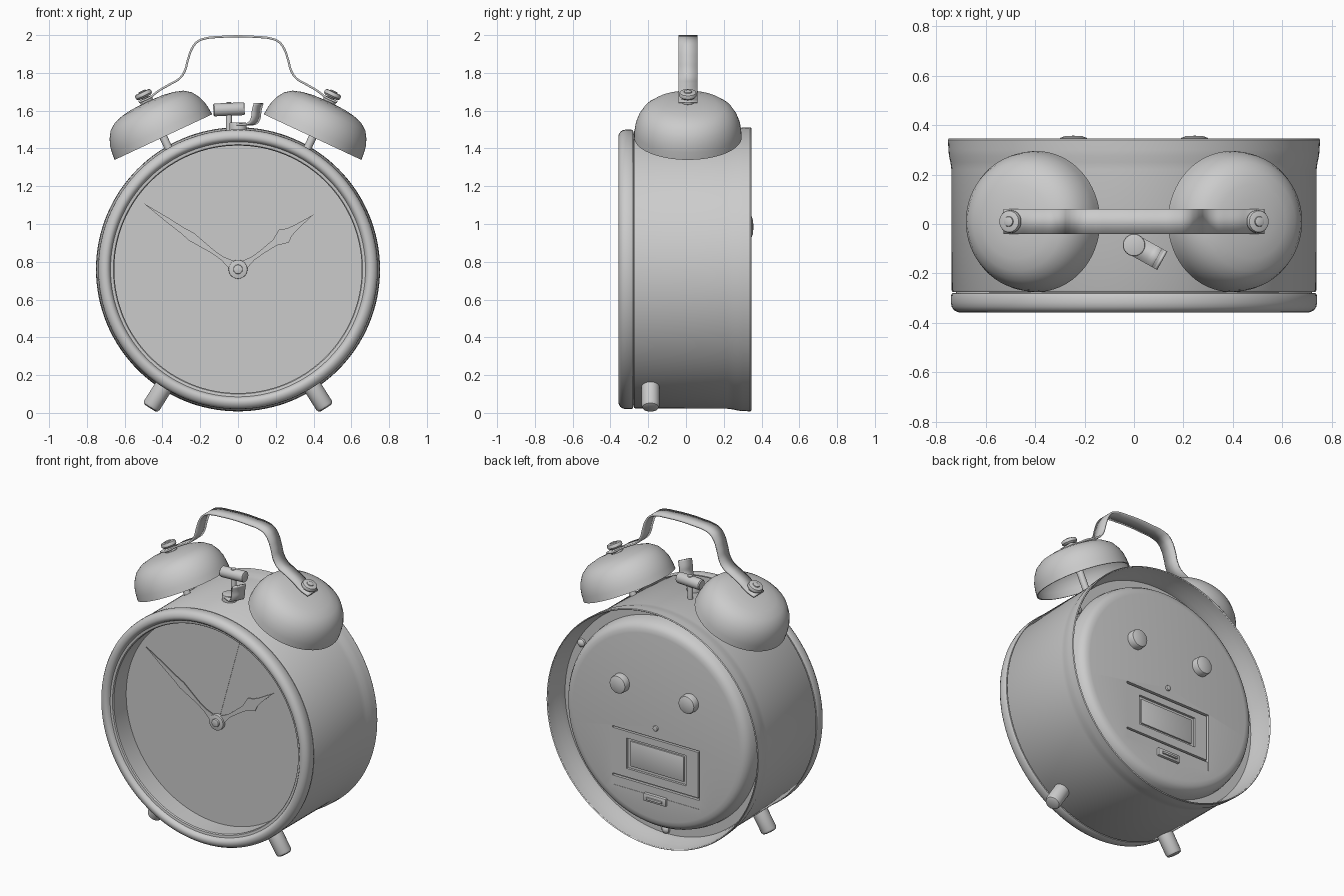
import bpy, bmesh, math
from mathutils import Vector, Matrix

if "Cube" in bpy.data.objects:
    bpy.data.objects.remove(bpy.data.objects["Cube"])

CZ = 0.76  # height of the clock axis


def finish(ob, angle=35):
    bpy.ops.object.select_all(action='DESELECT')
    ob.select_set(True)
    bpy.context.view_layer.objects.active = ob
    bpy.ops.object.shade_smooth_by_angle(angle=math.radians(angle))
    return ob


def from_bmesh(name, bm):
    bmesh.ops.remove_doubles(bm, verts=bm.verts, dist=1e-5)
    bmesh.ops.recalc_face_normals(bm, faces=bm.faces)
    me = bpy.data.meshes.new(name)
    bm.to_mesh(me)
    bm.free()
    ob = bpy.data.objects.new(name, me)
    bpy.context.collection.objects.link(ob)
    return ob


def lathe(name, profile, loc=(0, 0, CZ), axis=(0, 1, 0), seg=96):
    """Revolve (radius, height) points around an axis through loc."""
    bm = bmesh.new()
    rings = []
    for r, h in profile:
        rings.append([bm.verts.new((r * math.cos(a), r * math.sin(a), h))
                      for a in (2 * math.pi * i / seg for i in range(seg))])
    for lo, hi in zip(rings, rings[1:]):
        for i in range(seg):
            j = (i + 1) % seg
            bm.faces.new((lo[i], lo[j], hi[j], hi[i]))
    bmesh.ops.transform(bm, verts=bm.verts, matrix=Matrix.Translation(loc) @
                        Vector(axis).to_track_quat('Z', 'Y').to_matrix().to_4x4())
    return finish(from_bmesh(name, bm))


def rod(name, r, h0, h1, loc, axis, bevel=0.006, seg=32):
    b = bevel
    return lathe(name, [(0, h0), (r - b, h0), (r, h0 + b), (r, h1 - b),
                        (r - b * 0.3, h1 - b * 0.3), (r - b, h1), (0, h1)], loc, axis, seg)


def box(name, x0, x1, y0, y1, z0, z1, bevel=0.0):
    bm = bmesh.new()
    bmesh.ops.create_cube(bm, size=1)
    for v in bm.verts:
        v.co = Vector(((x0 + x1) / 2 + v.co.x * (x1 - x0),
                       (y0 + y1) / 2 + v.co.y * (y1 - y0),
                       (z0 + z1) / 2 + v.co.z * (z1 - z0)))
    if bevel:
        bmesh.ops.bevel(bm, geom=bm.edges[:], offset=bevel, segments=2, affect='EDGES', profile=0.5)
    return finish(from_bmesh(name, bm))


def cut(ob, cutter):
    bpy.context.view_layer.objects.active = ob
    m = ob.modifiers.new("cut", 'BOOLEAN')
    m.operation, m.solver, m.object = 'DIFFERENCE', 'EXACT', cutter
    # keep the smoothing modifier-free cut baked into the mesh
    bpy.ops.object.modifier_apply(modifier=m.name)
    bpy.data.objects.remove(cutter)
    finish(ob)


def strap(name, pts, width, thick, loc=(0, 0, 0), rot=0.0):
    """Bent metal strip following smooth (x, z) points."""
    cu = bpy.data.curves.new(name, 'CURVE')
    cu.dimensions, cu.resolution_u, cu.extrude = '3D', 5, width / 2
    sp = cu.splines.new('BEZIER')
    sp.bezier_points.add(len(pts) - 1)
    for bp, (x, z) in zip(sp.bezier_points, pts):
        bp.co = (x, z, 0)
        bp.handle_left_type = bp.handle_right_type = 'AUTO'
    cu.dimensions, cu.fill_mode = '2D', 'BOTH'
    ob = bpy.data.objects.new(name, cu)
    bpy.context.collection.objects.link(ob)
    ob.matrix_world = (Matrix.Translation(loc) @ Matrix.Rotation(rot, 4, 'Z')
                       @ Matrix.Rotation(math.pi / 2, 4, 'X'))
    bpy.ops.object.select_all(action='DESELECT')
    ob.select_set(True)
    bpy.context.view_layer.objects.active = ob
    bpy.ops.object.convert(target='MESH')
    ob = bpy.context.object
    m = ob.modifiers.new("thickness", 'SOLIDIFY')
    m.thickness, m.offset = thick, 0
    return finish(ob)


def hand(name, shape, direction, y, thick=0.006):
    """Flat clock hand from (distance, half width) points."""
    d = Vector((direction[0], 0, direction[1])).normalized()
    n = Vector((-d.z, 0, d.x))
    c = Vector((0, y, CZ))
    pts = [c + d * t + n * w for t, w in shape]
    pts += [c + d * t - n * w for t, w in reversed(shape) if w > 0]
    bm = bmesh.new()
    f = bm.faces.new([bm.verts.new(p) for p in pts])
    ext = bmesh.ops.extrude_face_region(bm, geom=[f])
    for v in ext['geom']:
        if isinstance(v, bmesh.types.BMVert):
            v.co.y -= thick
    return from_bmesh(name, bm)


# Case with flared rear rim and recessed back
lathe("case", [(0.70, -0.275), (0.733, -0.275), (0.737, -0.268), (0.738, 0.22), (0.742, 0.25),
               (0.748, 0.275), (0.75, 0.30), (0.752, 0.34), (0.748, 0.346), (0.743, 0.34),
               (0.738, 0.28), (0.725, 0.235), (0.72, 0.2), (0, 0.2)], seg=128)
# Front bezel ring and dial
lathe("bezel", [(0.655, -0.19), (0.655, -0.325), (0.66, -0.332), (0.675, -0.334), (0.68, -0.345),
                (0.688, -0.354), (0.70, -0.358), (0.713, -0.356), (0.728, -0.348), (0.737, -0.334),
                (0.74, -0.318), (0.74, -0.29), (0.735, -0.28), (0.72, -0.278), (0.70, -0.19),
                (0.655, -0.19)], seg=128)
lathe("dial", [(0, -0.20), (0.665, -0.20), (0.665, -0.19), (0, -0.19)])

# Hands and hub
hand("minute_hand", [(0, 0.02), (0.05, 0.022), (0.1, 0.011), (0.16, 0.01), (0.3, 0.024),
                     (0.36, 0.017), (0.46, 0.012), (0.61, 0)], (-0.5, 0.35), -0.214)
hand("hour_hand", [(0, 0.02), (0.05, 0.022), (0.1, 0.011), (0.16, 0.012), (0.24, 0.018), (0.3, 0.043),
                   (0.335, 0.024), (0.38, 0.014), (0.494, 0)], (0.4, 0.29), -0.206)
hand("alarm_hand", [(0, 0.003), (0.59, 0.002)], (0.157, 0.57), -0.2, 0.002)
rod("hand_hub", 0.05, 0, 0.024, (0, -0.2, CZ), (0, -1, 0), 0.003)
rod("hand_cap", 0.025, 0, 0.036, (0, -0.2, CZ), (0, -1, 0), 0.005)

# Rear dish with battery pocket
dish = lathe("back_dish", [(0, 0.19), (0.665, 0.19), (0.66, 0.23), (0.65, 0.265), (0.635, 0.288),
                           (0.615, 0.30), (0.59, 0.305), (0, 0.305)])
cut(dish, box("pocket_cutter", -0.31, 0.31, 0.285, 0.34, 0.315, 0.69))
door = box("battery_door", -0.298, 0.31, 0.28, 0.302, 0.385, 0.678)
cut(door, box("window_cutter", -0.21, 0.21, 0.287, 0.34, 0.44, 0.635))
box("battery_label_panel", -0.19, 0.19, 0.28, 0.296, 0.457, 0.618, 0.003)
box("door_lower_rail", -0.31, 0.31, 0.28, 0.303, 0.315, 0.372)
box("door_latch", -0.08, 0.08, 0.295, 0.322, 0.275, 0.325, 0.006)
box("latch_lip", -0.055, 0.055, 0.295, 0.332, 0.29, 0.305, 0.004)
rod("reset_button", 0.017, 0, 0.018, (0, 0.3, 0.755), (0, 1, 0), 0.005, 16)
for i, deg in enumerate((30, 150, 270)):
    a = math.radians(deg)
    lathe(f"back_screw_{i + 1}", [(0.027, 0), (0.025, 0.012), (0.015, 0.022), (0, 0.025)],
          (0.692 * math.cos(a), 0.2, CZ + 0.692 * math.sin(a)), (0, 1, 0), 20)

# Paired parts: feet, bells, posts, nuts and rear knobs
bell_profile = [(0.285, 0), (0.282, 0.04), (0.276, 0.075), (0.262, 0.112), (0.238, 0.15),
                (0.20, 0.178), (0.15, 0.194), (0.09, 0.203), (0, 0.207)]
for side, s in (("left", -1), ("right", 1)):
    rod(f"{side}_foot", 0.048, 0.70, 0.87, (0, -0.188, CZ), (s * 0.535, 0, -0.845), 0.018)
    axis = (s * 0.423, 0, 0.906)
    base = (s * 0.395, 0.01, 1.46)
    bell = lathe(f"{side}_bell", bell_profile + [(max(r - 0.008, 0), h - (0.008 if h > 0.1 else 0))
                                                for r, h in reversed(bell_profile)]
                 + [(0.285, 0)], base, axis, 64)
    rod(f"{side}_bell_post", 0.021, -0.13, 0.27, base, axis)
    rod(f"{side}_bell_washer", 0.036, 0.20, 0.228, base, axis)
    rod(f"{side}_bell_nut", 0.046, 0.232, 0.264, base, axis, 0.01)
    lathe(f"{side}_back_knob", [(0.058, 0), (0.058, 0.038), (0.054, 0.048), (0.035, 0.055),
                                (0, 0.057)], (s * 0.245, 0.3, 0.985), (0, 1, 0), 32)

# Carrying handle
half = [(0.1, 1.99), (0.17, 1.983), (0.215, 1.965), (0.243, 1.93), (0.265, 1.87), (0.282, 1.81),
        (0.31, 1.77), (0.36, 1.74), (0.42, 1.705), (0.47, 1.668), (0.525, 1.645)]
strap("carry_handle", [(-x, z) for x, z in reversed(half)] + [(0, 1.994)] + half,
      0.1, 0.011, (0, 0.01, 0))

# Hammer
rod("hammer_stem", 0.016, 0, 0.17, (-0.048, 0.025, 1.475), (0, 0, 1))
rod("hammer_head", 0.034, -0.083, 0.083, (-0.048, 0.025, 1.607), (1, 0, 0.04))

# Alarm stop lever with its knob
rod("lever_pivot", 0.045, 0, 0.05, (0, -0.085, 1.488), (0, 0, 1))
strap("stop_lever", [(0, 1.528), (0.06, 1.528), (0.09, 1.535), (0.107, 1.56), (0.113, 1.6), (0.125, 1.64)],
      0.085, 0.012, (0, -0.085, 0), math.radians(-29))
